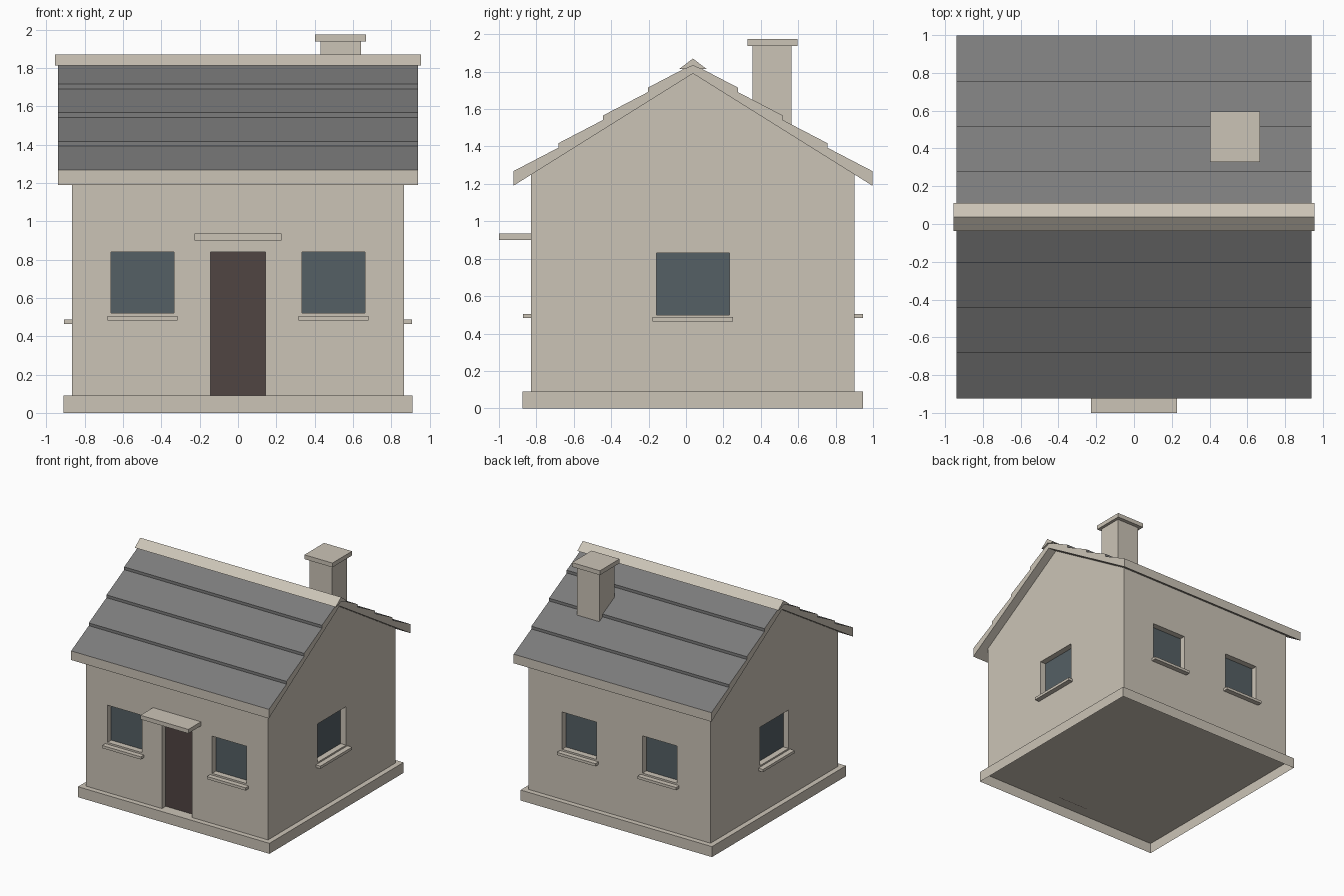
import bpy, bmesh
from mathutils import Vector

old = bpy.data.objects.get("Cube")
if old:
    bpy.data.objects.remove(old, do_unlink=True)

MID = 0.037                      # depth centre of the house
WALL_X, WALL_Y = 0.865, 0.865    # half sizes of the walls
RECESS = 0.055


def material(name, rgb):
    m = bpy.data.materials.new(name)
    m.use_nodes = True
    m.diffuse_color = (*rgb, 1)
    m.node_tree.nodes["Principled BSDF"].inputs["Base Color"].default_value = (*rgb, 1)
    return m


stone = material("warm stone", (0.60, 0.55, 0.47))
slate = material("grey slate", (0.20, 0.20, 0.20))
glass = material("dark glass", (0.09, 0.115, 0.128))
wood = material("dark brown wood", (0.08, 0.058, 0.055))


def finish(name, bm, *mats):
    bmesh.ops.recalc_face_normals(bm, faces=bm.faces)
    mesh = bpy.data.meshes.new(name)
    bm.to_mesh(mesh)
    bm.free()
    for m in mats:
        mesh.materials.append(m)
    obj = bpy.data.objects.new(name, mesh)
    bpy.context.collection.objects.link(obj)
    return obj


def box(name, x, y, z, mat, open_bottom=False):
    """Box from (low, high) pairs on each axis."""
    bm = bmesh.new()
    bmesh.ops.create_cube(bm, size=1)
    for v in bm.verts:
        v.co = Vector([(a + b) / 2 + c * (b - a) for c, (a, b) in zip(v.co, (x, y, z))])
    if open_bottom:
        low = [f for f in bm.faces if f.normal.z < -0.9]
        bmesh.ops.delete(bm, geom=low, context='FACES_ONLY')
    return finish(name, bm, mat)


def prism(name, profile, half, *mats, rule=None):
    """Extrude a (y, z) profile along x, y measured from the house centre."""
    bm = bmesh.new()
    face = bm.faces.new([bm.verts.new((-half, MID + y, z)) for y, z in profile])
    new = bmesh.ops.extrude_face_region(bm, geom=[face])["geom"]
    for v in new:
        if isinstance(v, bmesh.types.BMVert):
            v.co.x = half
    bmesh.ops.recalc_face_normals(bm, faces=bm.faces)
    if rule:
        for f in bm.faces:
            f.material_index = rule(f)
    return finish(name, bm, *mats)


def mirrored(points):
    """Complete a half profile, listed from one side to the centre line."""
    return points + [(-y, z) for y, z in reversed(points) if y]


# Plinth, open underneath
box("plinth", (-0.91, 0.91), (MID - 0.91, MID + 0.91), (0, 0.09), stone, True)

# Gabled walls
walls = prism("walls", mirrored([(-WALL_Y, 0.09), (-WALL_Y, 1.25), (0, 1.795)]), WALL_X, stone)


def opening(name, side, centre, width, z, mat, sill=None):
    """Cut a recess in one wall, back it with a thin pane and add a sill."""
    along_x = side in ("front", "back")
    sign = -1 if side in ("front", "right") else 1
    surface = sign * (WALL_Y if along_x else WALL_X) + (MID if along_x else 0)

    def part(label, half, inner, outer, zr, mat):
        span = (centre - half, centre + half)
        depth = tuple(sorted((surface + sign * inner, surface + sign * outer)))
        x, y = (span, depth) if along_x else (depth, span)
        return box(label, x, y, zr, mat)

    low = z[0] if sill else z[0] - 0.05
    cutter = part("cutter", width / 2, -RECESS, 0.1, (low, z[1]), stone)
    cutter.hide_render = True
    mod = walls.modifiers.new("opening", 'BOOLEAN')
    mod.operation, mod.solver, mod.object = 'DIFFERENCE', 'EXACT', cutter
    bpy.context.view_layer.objects.active = walls
    bpy.ops.object.modifier_apply(modifier=mod.name)
    bpy.data.objects.remove(cutter, do_unlink=True)

    part(name, width / 2, -RECESS - 0.004, -RECESS + 0.004, z, mat)
    if sill:
        part(name + "_sill", width / 2 + 0.02, -0.01, 0.043, sill, stone)


# Door, windows and their sills
opening("door", "front", 0, 0.286, (0.09, 0.84), wood)
for tag, s in (("left", 1), ("right", -1)):
    opening("front_window_" + tag, "front", s * 0.498, 0.327, (0.52, 0.84), glass, (0.482, 0.505))
    opening("back_window_" + tag, "back", s * 0.383, 0.327, (0.52, 0.84), glass, (0.482, 0.505))
    opening("side_window_" + tag, tag, MID, 0.39, (0.50, 0.83), glass, (0.464, 0.487))

# Door canopy
box("door_canopy", (-0.228, 0.228), (-1, -0.82), (0.9, 0.935), stone)

# Roof with four stepped courses on each slope
STEPS, EAVE, RUN = 4, 0.96, 0.24
half = [(-EAVE, 1.19)]
for i in range(STEPS):
    start = 1.268 + i * 0.149
    half += [(-EAVE + i * RUN, start), (-EAVE + (i + 1) * RUN, start + 0.125)]
half[-1] = (0, half[-1][1])


def roof_colour(f):
    c = f.calc_center_median()
    tile = f.normal.z > 0.3 or (abs(f.normal.y) > 0.9 and abs(c.y - MID) < EAVE - 0.05)
    return 1 if tile else 0


prism("roof", mirrored(half) + [(0, 1.79)], 0.94, stone, slate, rule=roof_colour)

# Ridge cap
ridge = mirrored([(-0.075, 1.813), (0, 1.87)]) + [(0.045, 1.813), (0, 1.832), (-0.045, 1.813)]
prism("ridge_cap", ridge, 0.955, stone)

# Chimney
box("chimney_stack", (0.43, 0.643), (0.355, 0.563), (1.4, 1.94), stone)
box("chimney_cap", (0.402, 0.668), (0.328, 0.595), (1.938, 1.975), stone)
